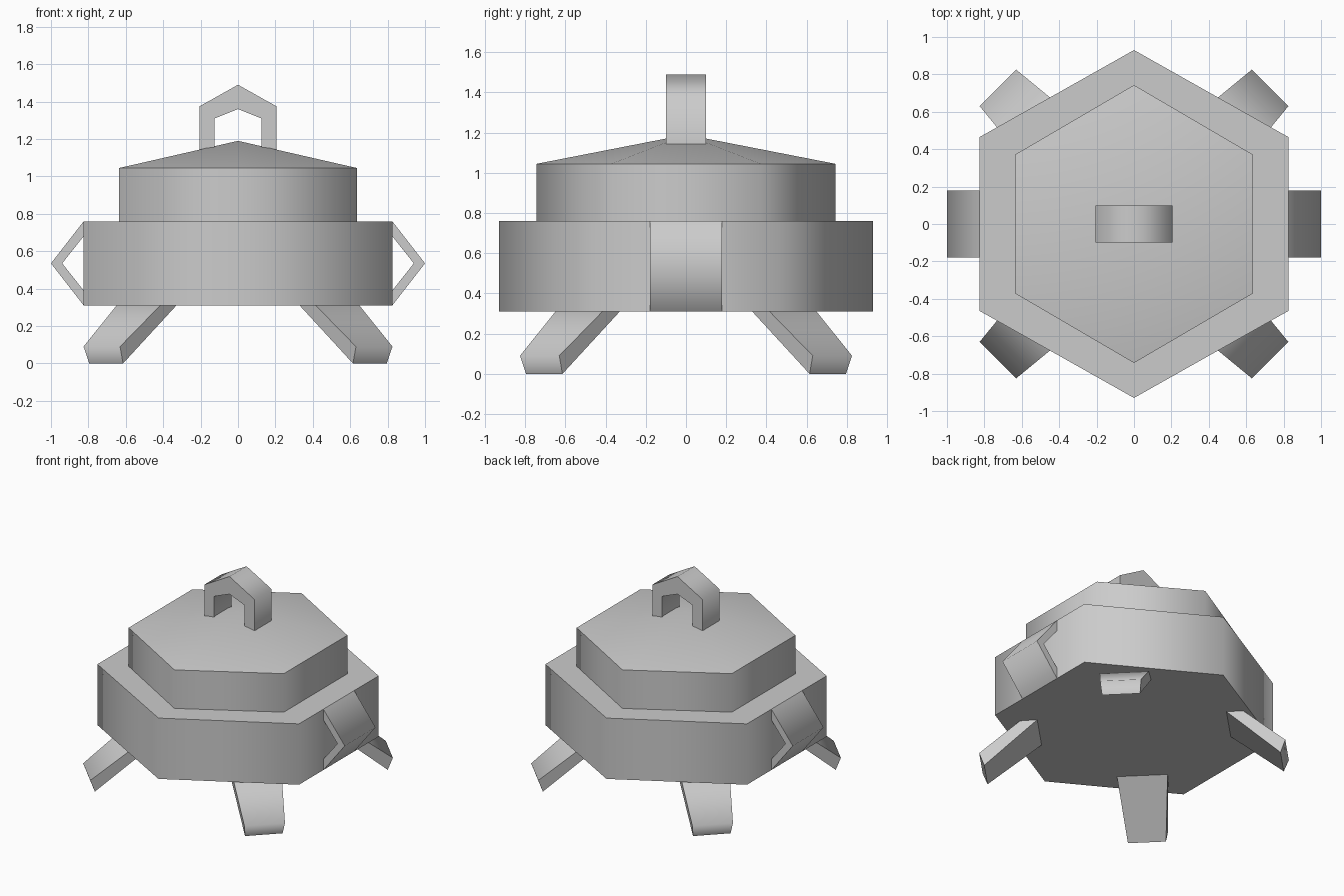
import bpy
import bmesh
from math import radians, sin, cos, pi, sqrt
from mathutils import Matrix

cube = bpy.data.objects.get("Cube")
if cube:
    bpy.data.objects.remove(cube, do_unlink=True)

grey = bpy.data.materials.new("plain grey")
grey.use_nodes = True
colour = (0.6, 0.6, 0.6, 1)
grey.diffuse_color = colour
grey.node_tree.nodes["Principled BSDF"].inputs["Base Color"].default_value = colour


def finish(name, bm, smooth_angle):
    """Turn a bmesh into a named, smoothed object."""
    bmesh.ops.recalc_face_normals(bm, faces=bm.faces)
    mesh = bpy.data.meshes.new(name)
    bm.to_mesh(mesh)
    bm.free()
    mesh.materials.append(grey)
    obj = bpy.data.objects.new(name, mesh)
    bpy.context.collection.objects.link(obj)
    bpy.ops.object.select_all(action='DESELECT')
    obj.select_set(True)
    bpy.context.view_layer.objects.active = obj
    bpy.ops.object.shade_smooth_by_angle(angle=radians(smooth_angle))
    return obj


def hexagon(name, half_x, half_y, bottom, top, apex=None):
    """Six-sided drum with corners on the y axis and an optional peaked top."""
    bm = bmesh.new()
    rings = []
    for z in (bottom, top):
        rings.append([bm.verts.new((half_x * sin(i * pi / 3) / cos(pi / 6),
                                    half_y * cos(i * pi / 3), z)) for i in range(6)])
    low, high = rings
    peak = bm.verts.new((0, 0, apex)) if apex else None
    bm.faces.new(low)
    if not peak:
        bm.faces.new(high)
    for i in range(6):
        j = (i + 1) % 6
        bm.faces.new((low[i], low[j], high[j], high[i]))
        if peak:
            bm.faces.new((high[i], high[j], peak))
    return finish(name, bm, 65)


def bent_strap(name, outer, inner, half_width, mirror=1):
    """Strap between two matching x-z paths, spanning y."""
    bm = bmesh.new()
    rows = [[bm.verts.new((mirror * x, y, z)) for x, z in path]
            for path, y in ((outer, -half_width), (outer, half_width),
                            (inner, half_width), (inner, -half_width))]
    for a, b in zip(rows, rows[1:] + rows[:1]):
        for i in range(len(outer) - 1):
            bm.faces.new((a[i], a[i + 1], b[i + 1], b[i]))
    for end in (0, -1):
        bm.faces.new([row[end] for row in rows])
    return finish(name, bm, 80)


def leg(name, turn):
    """Splayed leg: radius-height profile, slightly wider towards the body."""
    bm = bmesh.new()
    profile = [(1.03, 0.09, 0.138), (0.997, 0, 0.128),
               (0.59, 0.35, 0.176), (0.703, 0.35, 0.17)]
    sides = [[bm.verts.new((r, s * w, z)) for r, z, w in profile] for s in (-1, 1)]
    for side in sides:
        bm.faces.new(side)
    for i in range(4):
        j = (i + 1) % 4
        bm.faces.new((sides[0][i], sides[0][j], sides[1][j], sides[1][i]))
    bmesh.ops.transform(bm, matrix=Matrix.Rotation(radians(turn), 4, 'Z'), verts=bm.verts)
    return finish(name, bm, 80)


# Pot and peaked lid
hexagon("pot_body", 0.825, 0.93, 0.31, 0.76)
hexagon("lid", 0.635, 0.743, 0.76, 1.045, apex=1.19)

# Handle on top of the lid
bent_strap("lid_handle",
           [(-0.205, 1.13), (-0.205, 1.375), (0, 1.49), (0.205, 1.375), (0.205, 1.13)],
           [(-0.125, 1.13), (-0.125, 1.31), (0, 1.36), (0.125, 1.31), (0.125, 1.13)], 0.1)

# Pointed handles on both sides
for side, mirror in (("left", 1), ("right", -1)):
    bent_strap(side + "_handle",
               [(0.825, 0.76), (1.0, 0.535), (0.825, 0.31)],
               [(0.825, 0.68), (0.94, 0.535), (0.825, 0.39)], 0.18, mirror)

# Four legs on the diagonals
for name, turn in (("back_left_leg", 45), ("back_right_leg", 135),
                   ("front_right_leg", 225), ("front_left_leg", 315)):
    leg(name, turn)
